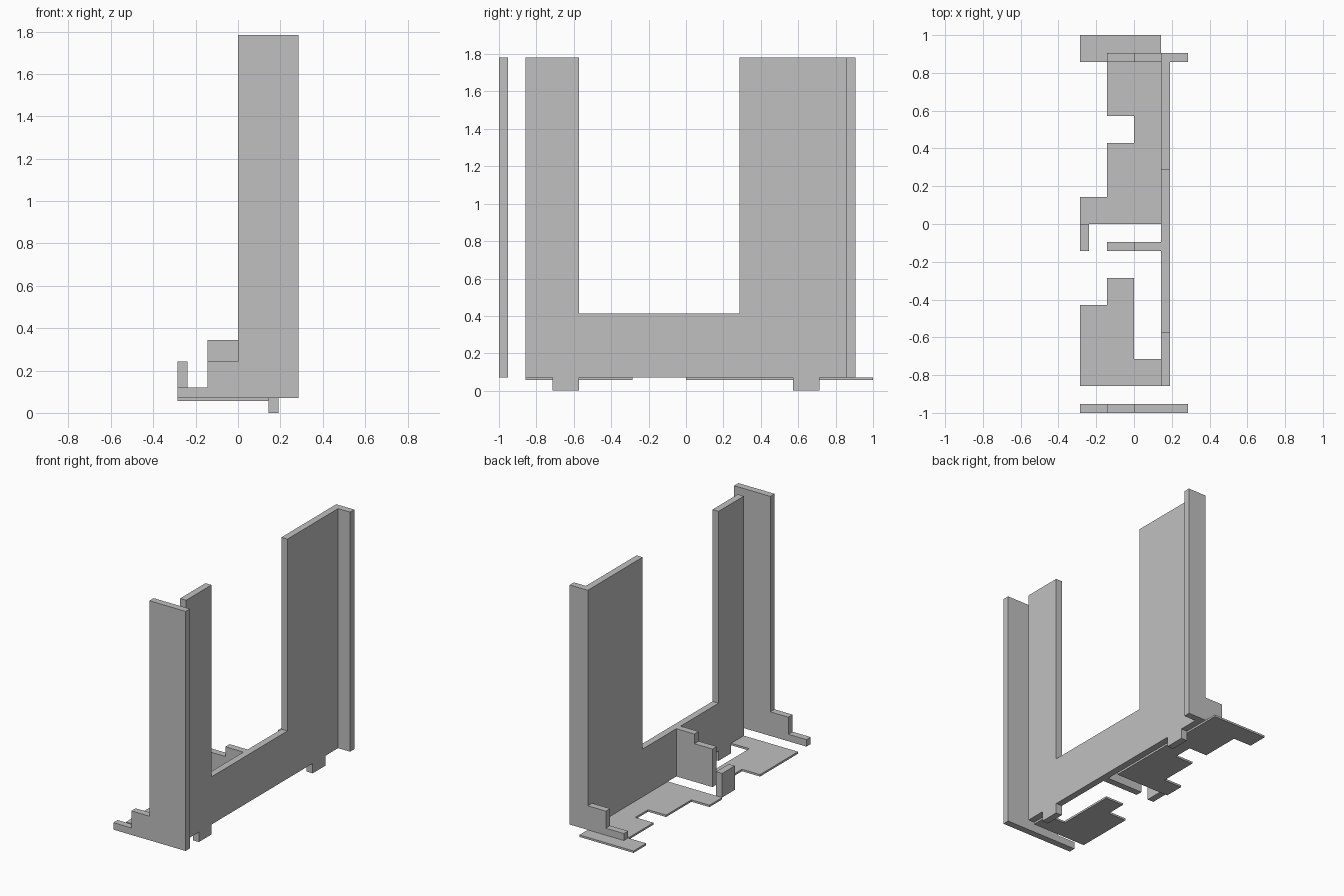
import bpy, bmesh
from mathutils import Vector

if "Cube" in bpy.data.objects:
    bpy.data.objects.remove(bpy.data.objects["Cube"])

U = 1 / 7          # layout module
T = 0.048          # panel thickness
BASE = 0.071       # top of floor plates
TOP = 1.783        # top of tall panels

grey = bpy.data.materials.new("plain grey")
grey.diffuse_color = (0.53, 0.53, 0.53, 1)
grey.use_nodes = True
grey.node_tree.nodes["Principled BSDF"].inputs["Base Color"].default_value = grey.diffuse_color


def extrude(name, outline, axis, start, thick):
    """Extrude a 2D outline along x (y,z), y (x,z) or z (x,y)."""
    place = {"x": lambda a, b: (start, a, b),
             "y": lambda a, b: (a, start, b),
             "z": lambda a, b: (a, b, start)}[axis]
    step = Vector([thick if k == axis else 0 for k in "xyz"])
    bm = bmesh.new()
    face = bm.faces.new([bm.verts.new(place(a, b)) for a, b in outline])
    out = bmesh.ops.extrude_face_region(bm, geom=[face])
    moved = [v for v in out["geom"] if isinstance(v, bmesh.types.BMVert)]
    bmesh.ops.translate(bm, verts=moved, vec=step)
    bmesh.ops.recalc_face_normals(bm, faces=bm.faces[:])
    mesh = bpy.data.meshes.new(name)
    bm.to_mesh(mesh)
    bm.free()
    mesh.materials.append(grey)
    obj = bpy.data.objects.new(name, mesh)
    bpy.context.collection.objects.link(obj)
    return obj


def stepped(x_low, x_mid, x_tall):
    """Tall panel outline with two steps going down toward -x."""
    return [(x_low, BASE), (2 * U, BASE), (2 * U, TOP), (x_tall, TOP),
            (x_tall, 0.243), (x_mid, 0.243), (x_mid, 0.121), (x_low, 0.121)]


# End panels
extrude("front_panel", stepped(-2 * U, -U, 0), "y", -1, T)
extrude("back_panel", stepped(-U, 0, U), "y", 6 * U, T)

# U-shaped side wall with two tabs underneath
wall = [(-6 * U, BASE), (-5 * U, BASE), (-5 * U, 0), (-4 * U, 0),
        (-4 * U, BASE), (4 * U, BASE), (4 * U, 0), (5 * U, 0),
        (5 * U, BASE), (6 * U, BASE), (6 * U, TOP), (2 * U, TOP),
        (2 * U, 0.412), (-4 * U, 0.412), (-4 * U, TOP), (-6 * U, TOP)]
extrude("side_wall", wall, "x", U, T)

# Low stepped divider and short post
divider = [(-U, BASE), (U, BASE), (U, 0.412), (0, 0.412),
           (0, 0.343), (-U, 0.343)]
extrude("divider", divider, "y", -U, T)
post = [(-U, BASE), (0, BASE), (0, 0.243), (-U, 0.243)]
extrude("post", post, "x", -2 * U, T)

# Thin floor plates, outlines in layout modules
front_floor = [(-2, -6), (1, -6), (1, -5), (0, -5), (0, -2),
               (-1, -2), (-1, -3), (-2, -3)]
back_floor = [(1, 0), (1, 7), (-2, 7), (-2, 6), (-1, 6), (-1, 4),
              (0, 4), (0, 3), (-1, 3), (-1, 1), (-2, 1), (-2, 0)]
for name, cells in (("front_floor", front_floor), ("back_floor", back_floor)):
    extrude(name, [(a * U, b * U) for a, b in cells], "z", BASE - 0.014, 0.014)
